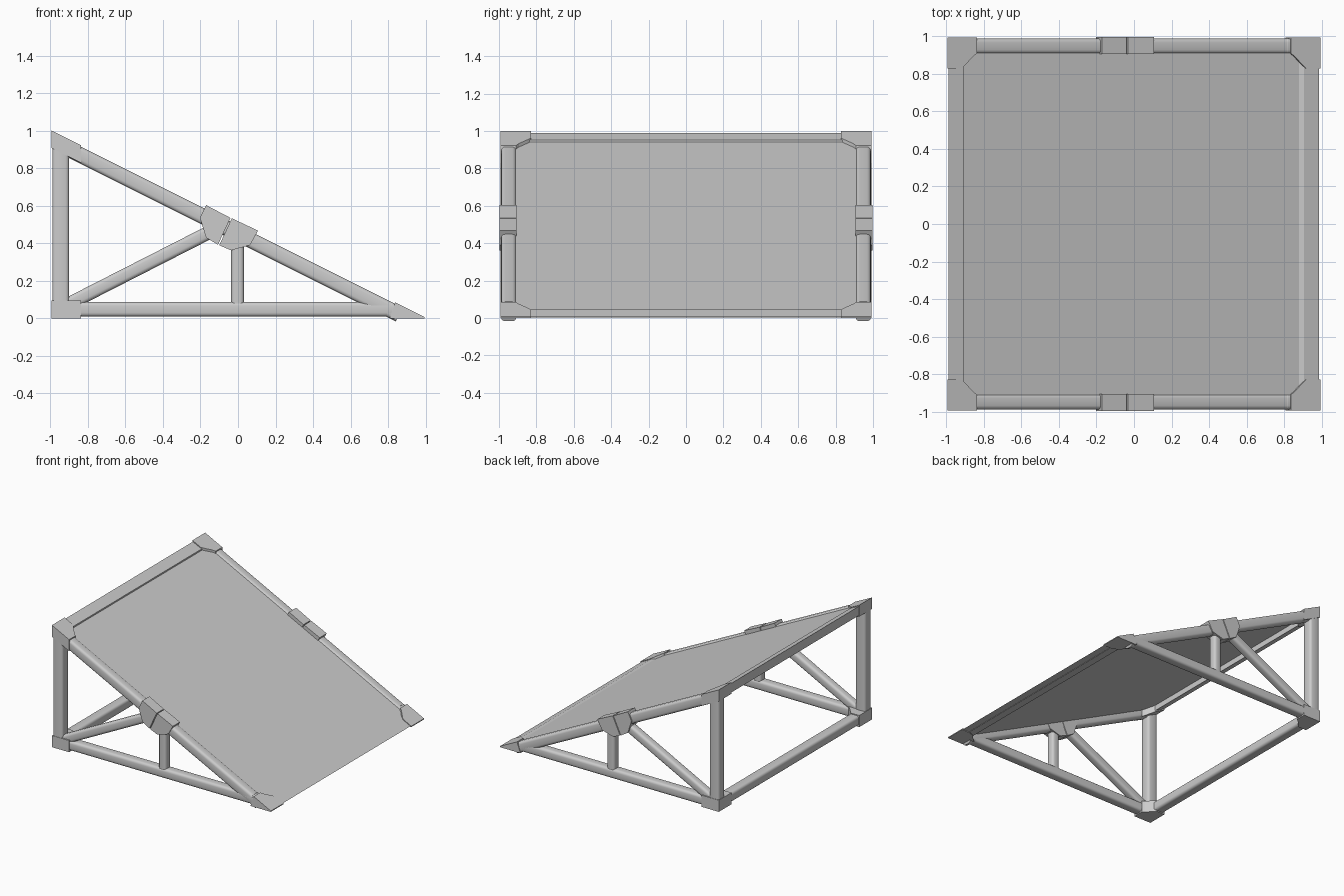
import bpy, bmesh
from mathutils import Vector

if "Cube" in bpy.data.objects:
    bpy.data.objects.remove(bpy.data.objects["Cube"])


def ramp(x):
    """Height of the sloped top plane."""
    return 0.5 - 0.5 * x


def make(name, bm, smooth=False):
    bmesh.ops.recalc_face_normals(bm, faces=bm.faces)
    me = bpy.data.meshes.new(name)
    bm.to_mesh(me)
    bm.free()
    ob = bpy.data.objects.new(name, me)
    bpy.context.collection.objects.link(ob)
    if smooth:
        bpy.context.view_layer.objects.active = ob
        ob.select_set(True)
        bpy.ops.object.shade_smooth_by_angle(angle=0.7)
        ob.select_set(False)
    return ob


def loft(name, lower, upper):
    """Solid between two matching polygon rings."""
    bm = bmesh.new()
    a = [bm.verts.new(p) for p in lower]
    b = [bm.verts.new(p) for p in upper]
    bm.faces.new(a)
    bm.faces.new(b)
    for i in range(len(a)):
        j = (i + 1) % len(a)
        bm.faces.new((a[i], a[j], b[j], b[i]))
    return make(name, bm)


def side_prism(name, profile, y0, y1):
    return loft(name, [(x, y0, z) for x, z in profile],
                [(x, y1, z) for x, z in profile])


def corner(name, plan, lo, hi):
    return loft(name, [(x, y, lo(x)) for x, y in plan],
                [(x, y, hi(x)) for x, y in plan])


def beam(name, p0, p1, w, h):
    """Rounded square tube from p0 to p1; w is the section width in y or x."""
    p0, p1 = Vector(p0), Vector(p1)
    d = (p1 - p0).normalized()
    u = Vector((1, 0, 0)) if abs(d.y) > 0.9 else Vector((0, 1, 0))
    v = d.cross(u)
    bm = bmesh.new()
    ends = []
    for p in (p0, p1):
        ends.append([bm.verts.new(p + u * (a * w / 2) + v * (b * h / 2))
                     for a, b in ((-1, -1), (1, -1), (1, 1), (-1, 1))])
    a, b = ends
    bm.faces.new(a)
    bm.faces.new(b)
    for i in range(4):
        j = (i + 1) % 4
        bm.faces.new((a[i], a[j], b[j], b[i]))
    long_edges = [e for e in bm.edges
                  if abs((e.verts[1].co - e.verts[0].co).normalized().dot(d)) > 0.99]
    bmesh.ops.bevel(bm, geom=long_edges, offset=0.02, segments=3,
                    profile=0.5, affect='EDGES')
    return make(name, bm, True)


# Sloped deck panel, slightly recessed in the frame
X = 0.925
side_prism("deck_panel",
           [(-X, ramp(-X) - 0.015), (X, ramp(X) - 0.015),
            (X, ramp(X) - 0.035), (-X, ramp(-X) - 0.035)], -0.925, 0.925)

# Cross members along y
side_prism("top_cross_beam",
           [(-0.99, 0.99), (-0.91, 0.952), (-0.91, 0.875), (-0.99, 0.915)], -0.9, 0.9)
side_prism("low_edge_beam",
           [(0.985, 0.005), (0.905, 0.045), (0.88, 0.045), (0.86, 0.008)], -0.9, 0.9)
beam("back_floor_beam", (-0.945, -0.9, 0.048), (-0.945, 0.9, 0.048), 0.085, 0.08)

# Chamfered corner outline: distance inward from the outer corner
L = [(0, 0), (0.155, 0), (0.155, 0.085), (0.135, 0.1),
     (0.095, 0.145), (0.075, 0.165), (0, 0.165)]
E = 0.993

# Split bracket halves on the sloped rail
half_a = [(-0.17, 0.603), (-0.04, 0.535), (-0.107, 0.392), (-0.17, 0.43), (-0.203, 0.535)]
half_b = [(-0.033, 0.533), (0.107, 0.467), (0.064, 0.39), (-0.037, 0.362), (-0.1, 0.389)]

for s, side in ((-1, "front"), (1, "back")):
    y = 0.948 * s
    # Frame tubes
    beam(side + "_tall_post", (-0.945, y, 0.05), (-0.945, y, 0.92), 0.085, 0.09)
    beam(side + "_floor_rail", (-0.9, y, 0.048), (0.82, y, 0.048), 0.08, 0.078)
    beam(side + "_sloped_rail", (-0.9, y, ramp(-0.9) - 0.05),
         (0.86, y, ramp(0.86) - 0.05), 0.08, 0.082)
    # Bracing
    beam(side + "_diagonal_brace", (-0.93, y, 0.062), (-0.12, y, 0.475), 0.07, 0.072)
    beam(side + "_short_post", (-0.002, y, 0.06), (-0.002, y, 0.43), 0.07, 0.068)
    # Brackets
    side_prism(side + "_bracket_upper", half_a, 0.905 * s, 0.997 * s)
    side_prism(side + "_bracket_lower", half_b, 0.905 * s, 0.997 * s)
    # Corner joints
    back_plan = [(-E + a, s * (E - b)) for a, b in L]
    low_plan = [(E - a, s * (E - b)) for a, b in L]
    corner(side + "_top_corner", back_plan,
           lambda x: ramp(x) - 0.09, lambda x: ramp(x) + 0.004)
    corner(side + "_floor_corner", back_plan, lambda x: 0.0, lambda x: 0.095)
    # Wedge tip, with a longer toe underneath
    loft(side + "_wedge_corner",
         [(x - (0.03 if x < 0.9 else 0), yy, 0.0) for x, yy in low_plan],
         [(x, yy, ramp(x) + 0.004) for x, yy in low_plan])
